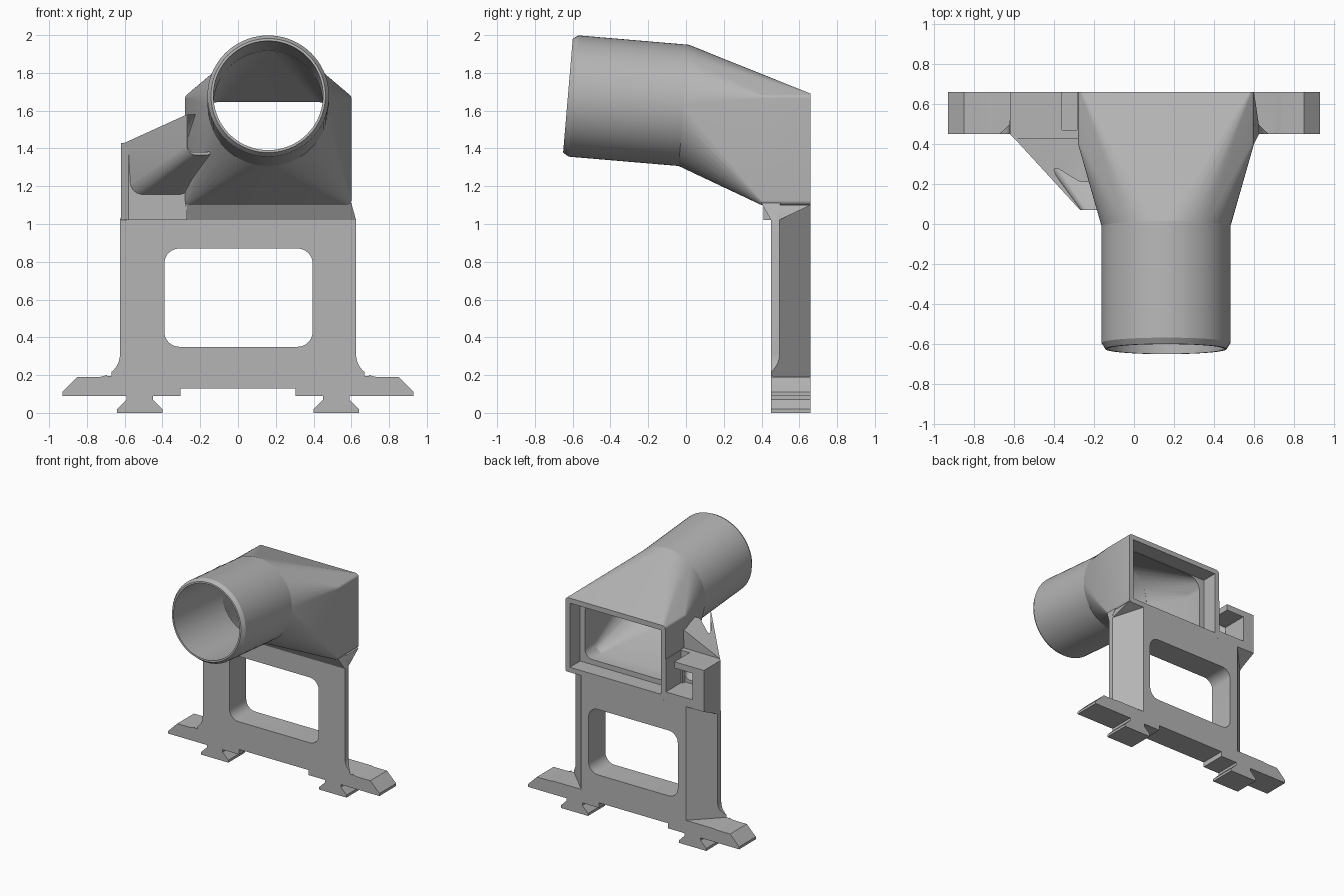
import bpy, bmesh, math
from mathutils import Vector

old = bpy.data.objects.get("Cube")
if old:
    bpy.data.objects.remove(old)

grey = bpy.data.materials.new("matte_grey")
grey.use_nodes = True
colour = (0.46, 0.46, 0.46, 1)
grey.diffuse_color = colour
grey.node_tree.nodes["Principled BSDF"].inputs["Base Color"].default_value = colour


def finish(name, bm):
    bmesh.ops.recalc_face_normals(bm, faces=bm.faces)
    mesh = bpy.data.meshes.new(name)
    bm.to_mesh(mesh)
    bm.free()
    ob = bpy.data.objects.new(name, mesh)
    mesh.materials.append(grey)
    bpy.context.collection.objects.link(ob)
    return ob


def hull(name, points):
    """Convex solid around a set of points."""
    bm = bmesh.new()
    for p in points:
        bm.verts.new(p)
    res = bmesh.ops.convex_hull(bm, input=bm.verts)
    loose = {g for g in res["geom_interior"] + res["geom_unused"] if isinstance(g, bmesh.types.BMVert)}
    bmesh.ops.delete(bm, geom=list(loose), context="VERTS")
    bmesh.ops.dissolve_limit(bm, angle_limit=0.002, verts=bm.verts, edges=bm.edges)
    return finish(name, bm)


def prism(name, outline, y0, y1):
    """Extrude an x-z outline along y."""
    bm = bmesh.new()
    face = bm.faces.new([bm.verts.new((x, y0, z)) for x, z in outline])
    res = bmesh.ops.extrude_face_region(bm, geom=[face])
    verts = [g for g in res["geom"] if isinstance(g, bmesh.types.BMVert)]
    bmesh.ops.translate(bm, verts=verts, vec=(0, y1 - y0, 0))
    return finish(name, bm)


def arc(cx, cz, r, a0, a1, n=10):
    angles = [math.radians(a0 + (a1 - a0) * i / n) for i in range(n + 1)]
    return [(cx + r * math.cos(a), cz + r * math.sin(a)) for a in angles]


def rounded(x0, x1, z0, z1, r):
    return (arc(x1 - r, z1 - r, r, 0, 90) + arc(x0 + r, z1 - r, r, 90, 180)
            + arc(x0 + r, z0 + r, r, 180, 270) + arc(x1 - r, z0 + r, r, 270, 360))


def at_y(outline, y):
    return [(x, y, z) for x, z in outline]


def box(x0, x1, y0, y1, z0, z1):
    return [(x, y, z) for x in (x0, x1) for y in (y0, y1) for z in (z0, z1)]


# Tilted pipe axis
rear = Vector((0.16, -0.012, 1.628))
front = Vector((0.16, -0.625, 1.68))
axis = (front - rear).normalized()
side = Vector((1, 0, 0))
up = side.cross(axis)


def ring(centre, r, n=72):
    return [centre + r * (side * math.cos(2 * math.pi * i / n) + up * math.sin(2 * math.pi * i / n))
            for i in range(n)]


def cut(ob, cutters):
    bpy.context.view_layer.objects.active = ob
    for c in cutters:
        mod = ob.modifiers.new("cut", "BOOLEAN")
        mod.operation = "DIFFERENCE"
        mod.solver = "EXACT"
        mod.object = c
        bpy.ops.object.modifier_apply(modifier=mod.name)


# Cutters
pipe_bore = hull("pipe_bore", ring(rear - axis * 0.01, 0.29) + ring(front + axis * 0.05, 0.29))
throat = rounded(-0.2, 0.52, 1.18, 1.61, 0.07)
funnel_bore = hull("funnel_bore", ring(rear + axis * 0.005, 0.29) + at_y(throat, 0.4) + at_y(throat, 0.6))
recess = hull("recess", box(-0.24, 0.56, 0.53, 0.8, 1.14, 1.65))
window = prism("window", rounded(-0.39, 0.395, 0.35, 0.87, 0.08), 0.3, 0.8)


def leg_chamfer(s):
    plan = [(0.41, 0.71), (0.63, 0.49), (0.68, 0.44), (0.72, 0.47), (0.76, 0.71)]
    return hull("leg_chamfer", [(s * x, y, z) for x, y in plan
                                for z in (0.195, 1.02 + (y - 0.49) * 0.47)])


chamfers = [leg_chamfer(1), leg_chamfer(-1)]

# Frame with feet and dovetail lugs
half = [(0.305, 0.13), (0.305, 0.09), (0.45, 0.09), (0.45, 0.07), (0.4, 0.02), (0.4, 0),
        (0.64, 0), (0.64, 0.02), (0.59, 0.07), (0.59, 0.09), (0.93, 0.09), (0.93, 0.11), (0.85, 0.19)]
half += arc(0.745, 0.31, 0.12, 270, 180) + [(0.625, 1.02), (0.6, 1.1)]
frame = prism("frame", half + [(-x, z) for x, z in reversed(half)], 0.45, 0.66)
cut(frame, [window] + chamfers)

# Sloped ledge joining frame and duct
ledge = hull("ledge", [(x, y, z) for x0, x1, y, z in
                       ((-0.28, 0.6, 0.4, 1.11), (-0.28, 0.6, 0.5, 1.11),
                        (-0.28, 0.625, 0.45, 1.02), (-0.28, 0.625, 0.48, 1.02)) for x in (x0, x1)])

# Duct body narrowing from rectangle to circle
mouth = rounded(-0.28, 0.6, 1.1, 1.69, 0.025)
duct = hull("duct_body", ring(rear, 0.322) + at_y(mouth, 0.4) + at_y(mouth, 0.66))
cut(duct, [funnel_bore, recess])

# Round pipe
pipe = hull("pipe", ring(rear, 0.322) + ring(front - axis * 0.03, 0.322) + ring(front, 0.303))
cut(pipe, [pipe_bore])

# Side cable housing: rear box, and a channel running forward to the pipe
channel_bore = hull("channel_bore", at_y(rounded(-0.54, -0.3, 1.19, 1.4, 0.05), 0.45)
                    + at_y(rounded(-0.25, -0.13, 1.39, 1.7, 0.03), 0.05))
box_bore = hull("box_bore", box(-0.52, -0.3, 0.44, 0.8, 1.17, 1.38))
slot = hull("slot", box(-0.36, -0.285, 0.47, 0.8, 1.17, 1.7))
housing = hull("cable_box", box(-0.62, -0.27, 0.45, 0.66, 1.02, 1.43)
               + [(x, 0.41, z) for x in (-0.58, -0.27) for z in (1.02, 1.43)])
cut(housing, [box_bore, slot, channel_bore, chamfers[1]])
channel = hull("cable_channel", at_y(rounded(-0.58, -0.25, 1.15, 1.43, 0.07), 0.42)
               + [(-0.6, 0.43, 1.43), (-0.27, 0.43, 1.58), (-0.27, 0.07, 1.58), (-0.15, 0.07, 1.58)]
               + at_y(rounded(-0.27, -0.12, 1.365, 1.5, 0.05), 0.07))
cut(channel, [channel_bore, funnel_bore, pipe_bore, recess])

# Remove the cutters and set shading
for c in [pipe_bore, funnel_bore, recess, window, channel_bore, box_bore, slot] + chamfers:
    bpy.data.objects.remove(c)
for ob in (frame, ledge, duct, pipe, housing, channel):
    bpy.ops.object.select_all(action="DESELECT")
    ob.select_set(True)
    bpy.context.view_layer.objects.active = ob
    bpy.ops.object.shade_smooth_by_angle(angle=math.radians(25))
